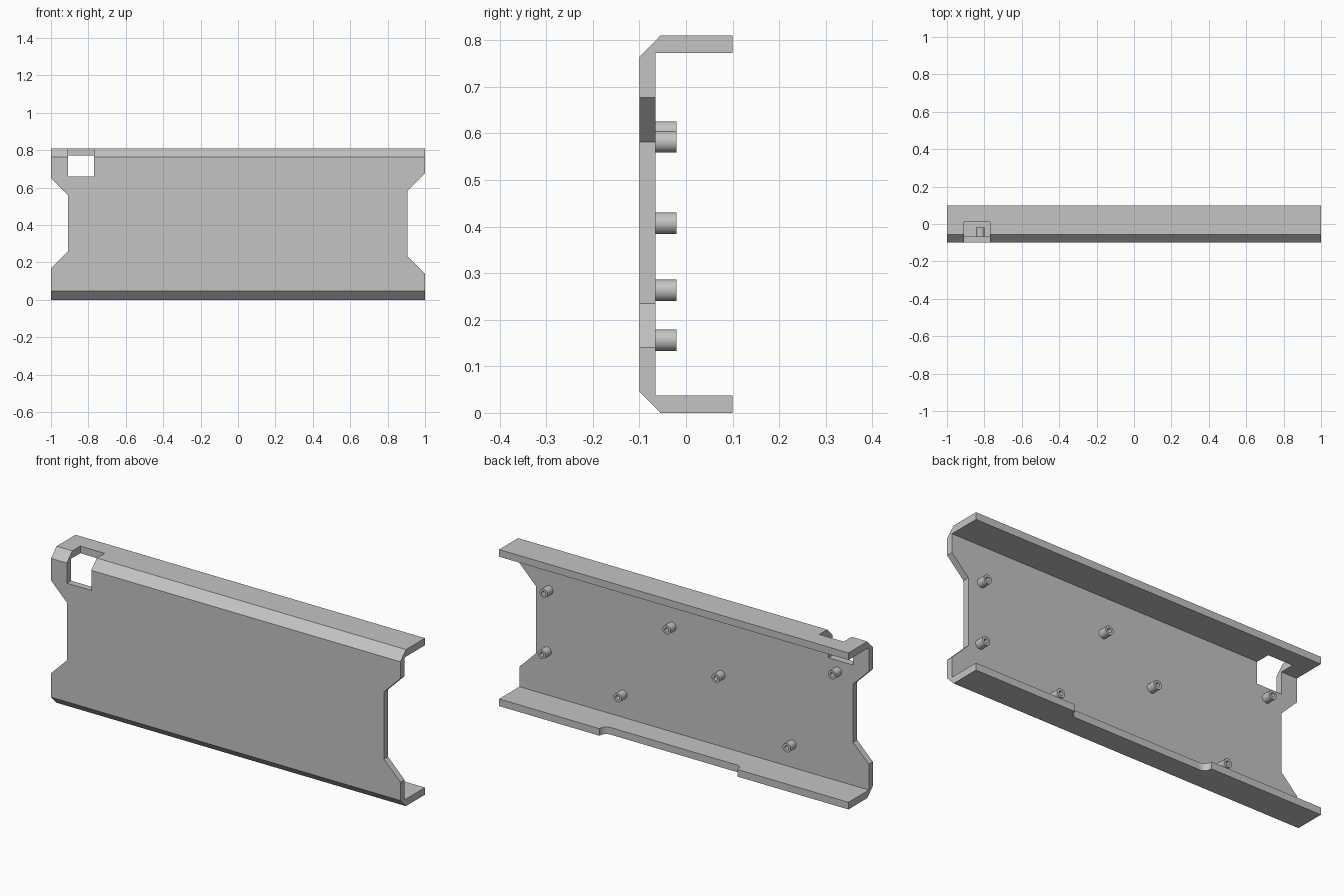
import bpy
import bmesh
import math
from mathutils import Matrix, Vector

if "Cube" in bpy.data.objects:
    bpy.data.objects.remove(bpy.data.objects["Cube"], do_unlink=True)

HEIGHT, BACK, WEB = 0.81, 0.1, -0.066

grey = bpy.data.materials.new("plain_grey")
grey.use_nodes = True
colour = (0.55, 0.55, 0.55, 1)
grey.diffuse_color = colour
grey.node_tree.nodes["Principled BSDF"].inputs["Base Color"].default_value = colour


def add_object(name, bm):
    bmesh.ops.recalc_face_normals(bm, faces=bm.faces[:])
    mesh = bpy.data.meshes.new(name)
    bm.to_mesh(mesh)
    bm.free()
    mesh.materials.append(grey)
    obj = bpy.data.objects.new(name, mesh)
    bpy.context.collection.objects.link(obj)
    return obj


def prism(name, points, depth):
    """Closed outline of 3D points swept along the depth vector."""
    bm = bmesh.new()
    face = bm.faces.new([bm.verts.new(p) for p in points])
    swept = bmesh.ops.extrude_face_region(bm, geom=[face])["geom"]
    verts = [v for v in swept if isinstance(v, bmesh.types.BMVert)]
    bmesh.ops.translate(bm, verts=verts, vec=Vector(depth))
    return add_object(name, bm)


def cut(target, cutter):
    mod = target.modifiers.new("cut", "BOOLEAN")
    mod.operation = "DIFFERENCE"
    mod.solver = "EXACT"
    mod.object = cutter
    bpy.context.view_layer.objects.active = target
    bpy.ops.object.modifier_apply(modifier=mod.name)
    bpy.data.objects.remove(cutter, do_unlink=True)


# Channel: web with two flanges and chamfered outer corners
lower = [(WEB, 0.037), (BACK, 0.037), (BACK, 0), (-0.055, 0), (-0.1, 0.046)]
upper = [(y, HEIGHT - z) for y, z in reversed(lower)]
channel = prism("channel_panel", [(-1, y, z) for y, z in lower + upper], (2, 0, 0))

# Tapered notches in both ends of the web
for side, depth, z0, z1 in ((-1, 0.09, 0.17, 0.65), (1, 0.095, 0.14, 0.677)):
    e = 0.05
    outline = [(1 + e, z0 - e), (1 - depth, z0 + depth),
               (1 - depth, z1 - depth), (1 + e, z1 + e)]
    cut(channel, prism("end_notch_cutter",
                       [(side * x, -0.2, z) for x, z in outline], (0, 0.16, 0)))

# Square opening through the upper corner
cut(channel, prism("opening_cutter",
                   [(-0.91, -0.2, 0.66), (-0.77, -0.2, 0.66),
                    (-0.77, -0.2, 0.9), (-0.91, -0.2, 0.9)], (0, 0.21, 0)))

# Shallow relief with rounded ends in the lower flange edge
x0, x1, r = -0.365, 0.425, 0.035
relief = [(x1, 0.15), (x0, 0.15)]
for cx, start in ((x0 + r, 180), (x1 - r, 270)):
    for i in range(7):
        a = math.radians(start + 15 * i)
        relief.append((cx + r * math.cos(a), BACK - 0.005 + r * math.sin(a)))
cut(channel, prism("relief_cutter", [(x, y, -0.1) for x, y in relief], (0, 0, 0.2)))


# Hollow mounting posts on the back of the web
def post(name, x, z):
    bm = bmesh.new()
    outline = [(0.023, WEB - 0.004), (0.023, -0.02), (0.011, -0.02),
               (0.011, WEB + 0.001), (0, WEB + 0.001)]
    verts = [bm.verts.new((rad, y, 0)) for rad, y in outline]
    edges = [bm.edges.new(pair) for pair in zip(verts, verts[1:])]
    bmesh.ops.spin(bm, geom=verts + edges, cent=(0, 0, 0), axis=(0, 1, 0),
                   angle=math.tau, steps=28)
    bmesh.ops.remove_doubles(bm, verts=bm.verts[:], dist=0.0001)
    bmesh.ops.transform(bm, matrix=Matrix.Translation((x, 0, z)), verts=bm.verts[:])
    obj = add_object(name, bm)
    bpy.ops.object.select_all(action="DESELECT")
    obj.select_set(True)
    bpy.context.view_layer.objects.active = obj
    bpy.ops.object.shade_smooth_by_angle(angle=math.radians(35))


spots = [(0.83, 0.582), (0.84, 0.263), (0.125, 0.582), (-0.155, 0.407),
         (0.406, 0.156), (-0.822, 0.603), (-0.562, 0.156)]
for n, (x, z) in enumerate(spots, 1):
    post(f"mounting_post_{n}", x, z)
